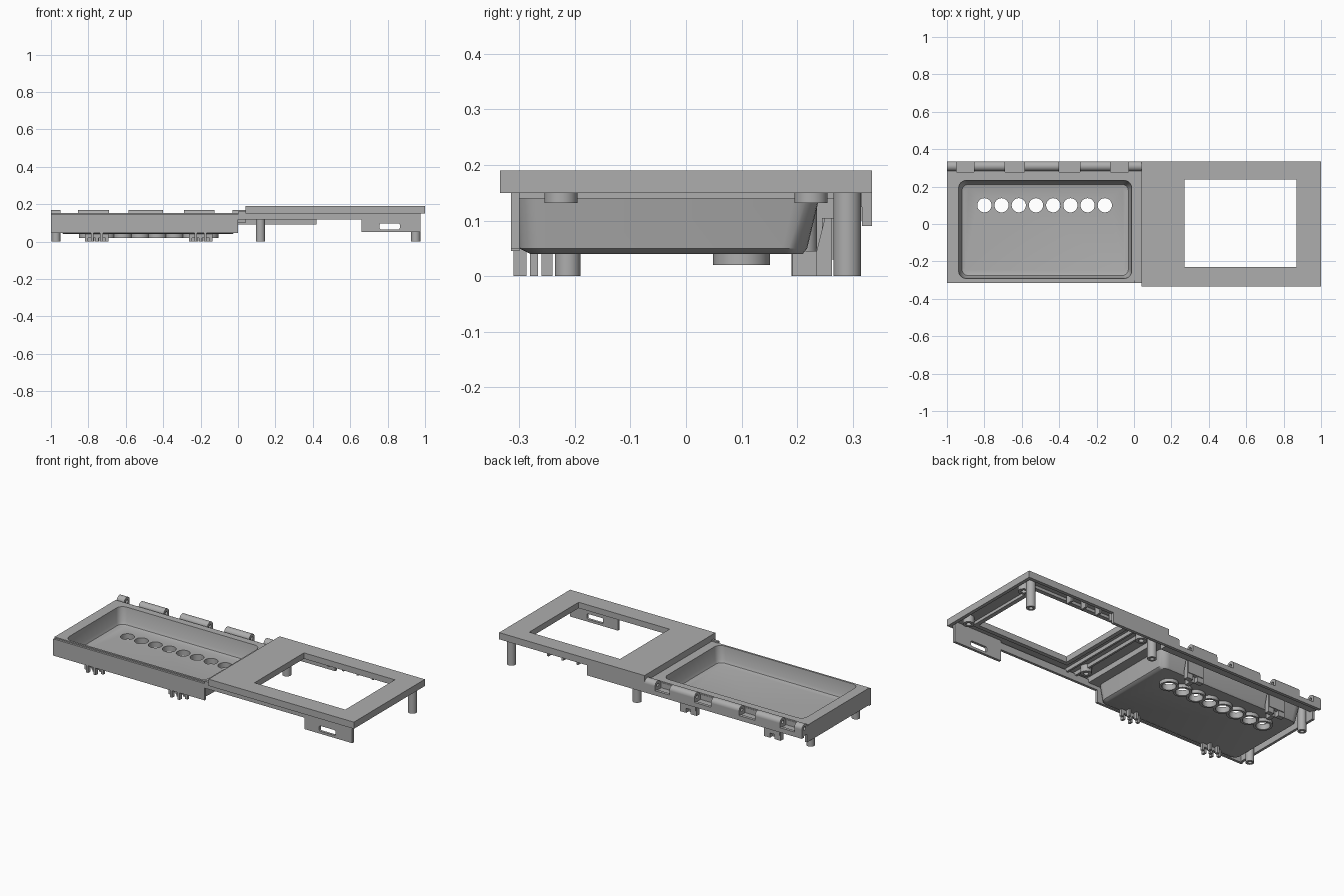
import bpy, bmesh, math

if "Cube" in bpy.data.objects:
    bpy.data.objects.remove(bpy.data.objects["Cube"])

grey = bpy.data.materials.new("light_grey")
grey.use_nodes = True
GREY = (0.42, 0.42, 0.42, 1)
grey.diffuse_color = GREY
grey.node_tree.nodes["Principled BSDF"].inputs["Base Color"].default_value = GREY


def finish(name, bm):
    bmesh.ops.recalc_face_normals(bm, faces=bm.faces)
    mesh = bpy.data.meshes.new(name)
    bm.to_mesh(mesh)
    bm.free()
    mesh.materials.append(grey)
    ob = bpy.data.objects.new(name, mesh)
    bpy.context.collection.objects.link(ob)
    return ob


def box(name, x, y, z):
    bm = bmesh.new()
    bmesh.ops.create_cube(bm, size=1)
    for v in bm.verts:
        v.co = [r[0] if c < 0 else r[1] for c, r in zip(v.co, (x, y, z))]
    return finish(name, bm)


def loft(name, rings):
    """Skin closed rings of points into a capped solid."""
    bm = bmesh.new()
    rows = [[bm.verts.new(p) for p in ring] for ring in rings]
    n = len(rows[0])
    for a, b in zip(rows, rows[1:]):
        for i in range(n):
            bm.faces.new((a[i], a[(i + 1) % n], b[(i + 1) % n], b[i]))
    bm.faces.new(rows[0])
    bm.faces.new(rows[-1])
    return finish(name, bm)


def smooth(ob):
    bpy.ops.object.select_all(action="DESELECT")
    ob.select_set(True)
    bpy.context.view_layer.objects.active = ob
    bpy.ops.object.shade_smooth_by_angle(angle=math.radians(35))


def rounded_rect(x, y, z, r, steps=6):
    pts = []
    corners = ((x[1] - r, y[1] - r), (x[0] + r, y[1] - r),
               (x[0] + r, y[0] + r), (x[1] - r, y[0] + r))
    for k, (cx, cy) in enumerate(corners):
        for i in range(steps + 1):
            a = math.pi / 2 * (k + i / steps)
            pts.append((cx + r * math.cos(a), cy + r * math.sin(a), z))
    return pts


def rod(name, x, y, r, z, n=28):
    turn = [2 * math.pi * i / n for i in range(n)]
    return loft(name, [[(x + r * math.cos(a), y + r * math.sin(a), h) for a in turn] for h in z])


def rod_x(name, x, y, z, r, n=24):
    turn = [2 * math.pi * i / n for i in range(n)]
    return loft(name, [[(e, y + r * math.cos(a), z + r * math.sin(a)) for a in turn] for e in x])


def cut(ob, cutter, keep=False):
    m = ob.modifiers.new("cut", "BOOLEAN")
    m.operation, m.solver, m.object = "DIFFERENCE", "EXACT", cutter
    bpy.context.view_layer.objects.active = ob
    bpy.ops.object.modifier_apply(modifier=m.name)
    if not keep:
        bpy.data.objects.remove(cutter)


def tube(name, x, y, r, hole, z, depth):
    """Round post, hollowed from below."""
    ob = rod(name, x, y, r, z)
    cut(ob, rod("bore", x, y, hole, (z[0] - 0.01, z[0] + depth)))
    smooth(ob)


# Sunken tray with a rounded cavity
tray = loft("tray_basin", [
    rounded_rect((-0.935, -0.03), (-0.28, 0.21), 0.04, 0.03),
    rounded_rect((-0.945, -0.015), (-0.3, 0.218), 0.05, 0.045),
    rounded_rect((-0.955, 0.0), (-0.305, 0.24), 0.142, 0.045)])
flange = box("tray_flange", (-1, 0.06), (-0.303, 0.275), (0.14, 0.152))
cavity = loft("cavity", [
    rounded_rect((-0.905, -0.045), (-0.26, 0.198), 0.053, 0.03),
    rounded_rect((-0.92, -0.03), (-0.276, 0.212), 0.058, 0.035),
    rounded_rect((-0.928, -0.022), (-0.284, 0.22), 0.075, 0.04),
    rounded_rect((-0.94, -0.01), (-0.293, 0.236), 0.17, 0.04)])
cut(flange, cavity, keep=True)
cut(tray, cavity)

# Row of round holes with collars under the floor
for i in range(8):
    x = -0.8 + i * 0.092
    cut(tray, rod("bore", x, 0.1, 0.038, (0, 0.1)))
    tube("hole_collar", x, 0.1, 0.051, 0.038, (0.02, 0.045), 0.1)
smooth(tray)
smooth(flange)

# Outer walls around the tray and below the bezel
box("tray_front_wall", (-1, 0), (-0.315, -0.3), (0.045, 0.145))
box("tray_left_wall", (-1, -0.985), (-0.305, 0.285), (0.05, 0.145))
box("bezel_front_lip", (0, 0.66), (-0.315, -0.3), (0.118, 0.16))
box("back_wall", (-1, 0.42), (0.317, 0.335), (0.09, 0.118))
box("bezel_back_wall", (0.04, 0.42), (0.317, 0.335), (0.1, 0.16))
box("hinge_shelf", (-1, 0.04), (0.265, 0.33), (0.1, 0.114))
box("hinge_inner_wall", (-1, 0.04), (0.265, 0.277), (0.1, 0.145))

# Hinge knuckles with a pin bore
for a, b in ((-1, -0.95), (-0.855, -0.69), (-0.585, -0.4), (-0.29, -0.125), (-0.03, 0.04)):
    knuckle = rod_x("hinge_knuckle", (a, b), 0.309, 0.143, 0.026)
    cut(knuckle, rod_x("bore", (a - 0.01, b + 0.01), 0.309, 0.143, 0.01, 16))
    smooth(knuckle)
    block = box("knuckle_base", (a, b), (0.27, 0.335), (0.11, 0.143))
    cut(block, rod_x("bore", (a - 0.01, b + 0.01), 0.309, 0.143, 0.01, 16))

# Window bezel, hollow underneath
WX, WY = (0.27, 0.87), (-0.23, 0.237)
bezel = box("bezel", (0.04, 1), (-0.335, 0.335), (0.15, 0.19))
cut(bezel, box("recess", (0.06, 0.98), (-0.315, 0.315), (0.1, 0.172)))
cut(bezel, box("window", WX, WY, (0.1, 0.3)))
lip = box("window_lip", (WX[0] - 0.025, WX[1] + 0.025), (WY[0] - 0.025, WY[1] + 0.025), (0.155, 0.173))
cut(lip, box("window", WX, WY, (0.1, 0.3)))
for x in (0.14, 0.2):
    box("bezel_rib", (x, x + 0.012), (-0.315, 0.315), (0.15, 0.173))

# Hanging front panel with a slot
panel = box("front_panel", (0.66, 0.975), (-0.315, -0.3), (0.05, 0.174))
slot = loft("slot", [[(x, y, z) for x, z, y in rounded_rect((0.757, 0.865), (0.065, 0.097), e, 0.008)]
                     for e in (-0.4, -0.2)])
cut(panel, slot)

# Tabs on the inside of the back edge
for i in range(4):
    x = 0.4 + i * 0.097
    box("back_tab", (x - 0.006, x + 0.006), (0.28, 0.317), (0.125, 0.173))

# Support posts and short bosses
for x in (0.12, 0.95):
    tube("tall_post", x, 0.29, 0.025, 0.012, (0, 0.173), 0.08)
    for y in (-0.225, 0.225):
        tube("short_boss", min(x + 0.02, 0.945), y, 0.03, 0.014, (0.132, 0.173), 0.03)
for y in (-0.213, 0.213):
    tube("tray_post", -0.973, y, 0.023, 0.011, (0, 0.145), 0.06)

# Snap clips below the tray edges
for x in (-0.755, -0.2):
    box("clip_bar", (x - 0.06, x + 0.06), (-0.281, -0.266), (0.02, 0.046))
    for dx in (-0.055, 0.0, 0.055):
        box("clip_prong", (x + dx - 0.008, x + dx + 0.008), (-0.281, -0.266), (0, 0.046))
    for s in (-1, 1):
        box("clip_finger", (x + s * 0.025 - 0.007, x + s * 0.025 + 0.007), (-0.31, -0.287), (0, 0.05))
        box("clip_finger", (x + s * 0.025 - 0.007, x + s * 0.025 + 0.007), (-0.26, -0.24), (0, 0.046))
        e = x + s * 0.035
        loft("back_clip", [[(w, 0.235, 0.0), (w, 0.263, 0.0), (w, 0.263, 0.105), (w, 0.25, 0.105),
                            (w, 0.235, 0.045)] for w in (e - 0.02, e + 0.02)])
    box("back_clip_bar", (x - 0.05, x + 0.05), (0.245, 0.268), (0.03, 0.105))
    box("back_clip_foot", (x - 0.012, x + 0.012), (0.192, 0.24), (0, 0.045))
